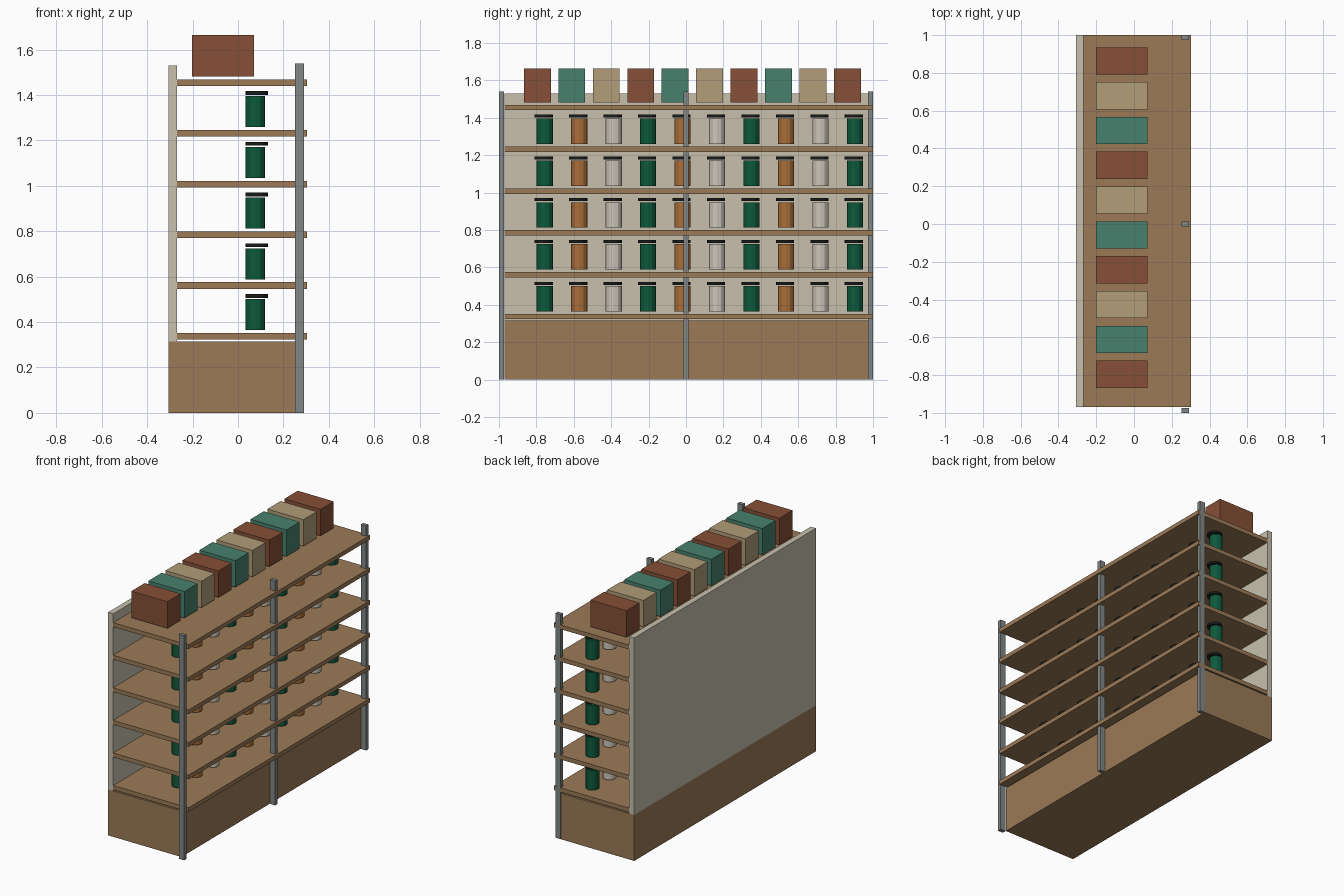
import bpy, bmesh, math
from mathutils import Matrix

if "Cube" in bpy.data.objects:
    bpy.data.objects.remove(bpy.data.objects["Cube"])


def material(name, rgb):
    m = bpy.data.materials.new(name)
    m.diffuse_color = (*rgb, 1)
    m.use_nodes = True
    m.node_tree.nodes["Principled BSDF"].inputs["Base Color"].default_value = m.diffuse_color
    return m


WOOD = material("wood", (0.33, 0.195, 0.095))
PANEL = material("panel_cream", (0.58, 0.53, 0.42))
STEEL = material("steel", (0.22, 0.245, 0.24))
LID = material("lid_black", (0.01, 0.011, 0.011))
BOXES = [material("box_red", (0.24, 0.08, 0.038)),
         material("box_green", (0.065, 0.22, 0.155)),
         material("box_tan", (0.445, 0.337, 0.188))]
JARS = [material("jar_green", (0.004, 0.10, 0.045)),
        material("jar_amber", (0.40, 0.155, 0.04)),
        material("jar_clear", (0.61, 0.56, 0.485))]


def finish(name, bm, mat):
    me = bpy.data.meshes.new(name)
    bm.to_mesh(me)
    bm.free()
    me.materials.append(mat)
    ob = bpy.data.objects.new(name, me)
    bpy.context.collection.objects.link(ob)
    return ob


def box(name, x, y, z, mat):
    """Box from (min, max) ranges on each axis."""
    bm = bmesh.new()
    size = [b - a for a, b in (x, y, z)]
    mid = [(a + b) / 2 for a, b in (x, y, z)]
    bmesh.ops.create_cube(bm, size=1, matrix=Matrix.Translation(mid) @ Matrix.Diagonal((*size, 1)))
    return finish(name, bm, mat)


def cylinder(name, x, y, z, r, mat, sides=12):
    bm = bmesh.new()
    bmesh.ops.create_cone(bm, cap_ends=True, segments=sides, radius1=r, radius2=r,
                          depth=z[1] - z[0],
                          matrix=Matrix.Translation((x, y, (z[0] + z[1]) / 2)))
    return finish(name, bm, mat)


LENGTH = (-0.97, 1.0)
PITCH = 0.2235          # shelf spacing
STEP = 0.1843           # spacing of goods along the shelf

# Base cabinet and back panel
box("base_cabinet", (-0.307, 0.25), LENGTH, (0, 0.315), WOOD)
box("back_panel", (-0.307, -0.268), LENGTH, (0.315, 1.53), PANEL)

# Shelves, with a row of lidded jars on all but the top one
for s in range(6):
    top = 0.352 + s * PITCH
    box(f"shelf_{s}", (-0.268, 0.303), LENGTH, (top - 0.029, top), WOOD)
    if s == 5:
        break
    for i in range(10):
        y = -0.755 + i * STEP
        cylinder(f"jar_{s}_{i}", 0.077, y, (top + 0.013, top + 0.149), 0.043, JARS[i % 3])
        cylinder(f"jar_lid_{s}_{i}", 0.083, y - 0.006, (top + 0.155, top + 0.171), 0.049, LID)

# Front posts
for i, y in enumerate((-0.9865, 0, 0.9865)):
    box(f"post_{i}", (0.251, 0.291), (y - 0.0135, y + 0.0135), (0, 1.54), STEEL)

# Storage boxes along the top
for i in range(10):
    y = -0.795 + i * STEP
    box(f"storage_box_{i}", (-0.202, 0.071), (y - 0.072, y + 0.072), (1.482, 1.664), BOXES[i % 3])
